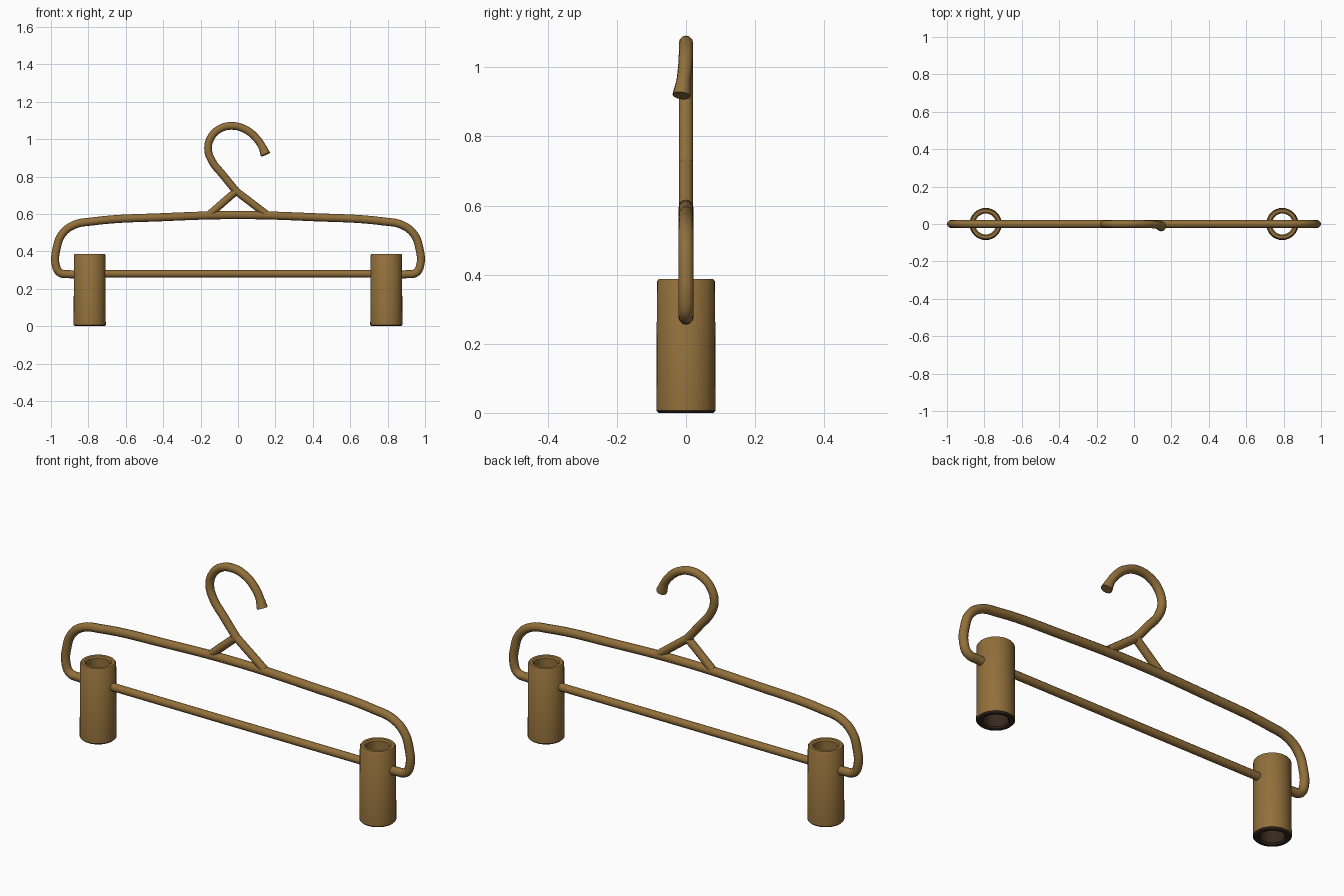
import bpy, bmesh
from math import radians, tau
from mathutils import Matrix, Vector

cube = bpy.data.objects.get("Cube")
if cube:
    bpy.data.objects.remove(cube, do_unlink=True)


def material(name, color):
    mat = bpy.data.materials.new(name)
    mat.use_nodes = True
    mat.diffuse_color = (*color, 1)
    mat.node_tree.nodes["Principled BSDF"].inputs["Base Color"].default_value = (*color, 1)
    return mat


brown = material("warm_brown", (0.285, 0.16, 0.043))
dark = material("dark_brown", (0.04, 0.022, 0.013))


def finish(obj):
    bpy.ops.object.select_all(action="DESELECT")
    obj.select_set(True)
    bpy.context.view_layer.objects.active = obj
    bpy.ops.object.shade_smooth_by_angle(angle=radians(40))


def rod(name, points, radius, tip=1.0):
    """Round rod through (x, y, z) points, its last point widened by tip."""
    data = bpy.data.curves.new(name, "CURVE")
    data.dimensions = "3D"
    data.bevel_depth = radius
    data.bevel_resolution = 4
    data.resolution_u = 8
    data.use_fill_caps = True
    data.materials.append(brown)
    spline = data.splines.new("BEZIER")
    spline.bezier_points.add(len(points) - 1)
    for p, co in zip(spline.bezier_points, points):
        p.co = co
        p.handle_left_type = p.handle_right_type = "AUTO"
    spline.bezier_points[-1].radius = tip
    obj = bpy.data.objects.new(name, data)
    bpy.context.collection.objects.link(obj)
    bpy.ops.object.select_all(action="DESELECT")
    obj.select_set(True)
    bpy.context.view_layer.objects.active = obj
    bpy.ops.object.convert(target="MESH")
    finish(bpy.context.view_layer.objects.active)


def sleeve(name, x):
    """Open tube with softly rounded rims, dark at the bottom rim and lower bore."""
    outer, inner, high, soft, dark_top = 0.086, 0.056, 0.387, 0.007, 0.15
    profile = [(inner, soft), (inner + soft, 0), (outer - soft, 0), (outer, soft),
               (outer - 0.002, high - soft), (outer - soft, high),
               (inner + soft, high), (inner, high - soft), (inner, dark_top)]
    bm = bmesh.new()
    verts = [bm.verts.new((r, 0, z)) for r, z in profile]
    edges = [bm.edges.new((a, b)) for a, b in zip(verts, verts[1:] + verts[:1])]
    bmesh.ops.spin(bm, geom=verts + edges, cent=(0, 0, 0), axis=(0, 0, 1),
                   angle=tau, steps=32)
    bmesh.ops.remove_doubles(bm, verts=bm.verts, dist=0.0005)
    bmesh.ops.recalc_face_normals(bm, faces=bm.faces)
    for face in bm.faces:
        mid = face.calc_center_median()
        in_bore = mid.xy.length < inner + soft and mid.z < dark_top
        face.material_index = int(in_bore or mid.z < soft)
    bmesh.ops.transform(bm, matrix=Matrix.Translation(Vector((x, 0, 0))), verts=bm.verts)
    mesh = bpy.data.meshes.new(name)
    bm.to_mesh(mesh)
    bm.free()
    mesh.materials.append(brown)
    mesh.materials.append(dark)
    obj = bpy.data.objects.new(name, mesh)
    bpy.context.collection.objects.link(obj)
    finish(obj)


# Shoulder rod: half path mirrored, bending round both ends to the sleeves
half = [(0.4, 0.583), (0.78, 0.56), (0.88, 0.54), (0.942, 0.49), (0.97, 0.415),
        (0.975, 0.33), (0.953, 0.287), (0.9, 0.278), (0.79, 0.279)]
path = [(-x, 0, z) for x, z in reversed(half)] + [(0, 0, 0.594)] + [(x, 0, z) for x, z in half]
rod("shoulder_rod", path, 0.0215)

# Lower bar running through the sleeves
rod("lower_bar", [(-0.79, 0, 0.28), (0.79, 0, 0.28)], 0.0195)

# Hook with a widened, slightly forward tip
hook = [(-0.01, 0, 0.722), (-0.08, 0, 0.808), (-0.14, 0, 0.885), (-0.16, 0, 0.95),
        (-0.143, 0, 1.012), (-0.098, 0, 1.055), (-0.03, 0, 1.071), (0.04, 0, 1.052),
        (0.095, -0.002, 1.008), (0.128, -0.007, 0.962), (0.147, -0.013, 0.918)]
rod("hook", hook, 0.0205, tip=1.3)

# Splayed legs joining the hook to the shoulder rod, and the two sleeves
for side, name in ((-1, "right"), (1, "left")):
    rod(name + "_hook_leg", [(-0.01, 0, 0.722), (side * 0.15, 0, 0.6)], 0.02)
    sleeve(name + "_sleeve", side * 0.793)
